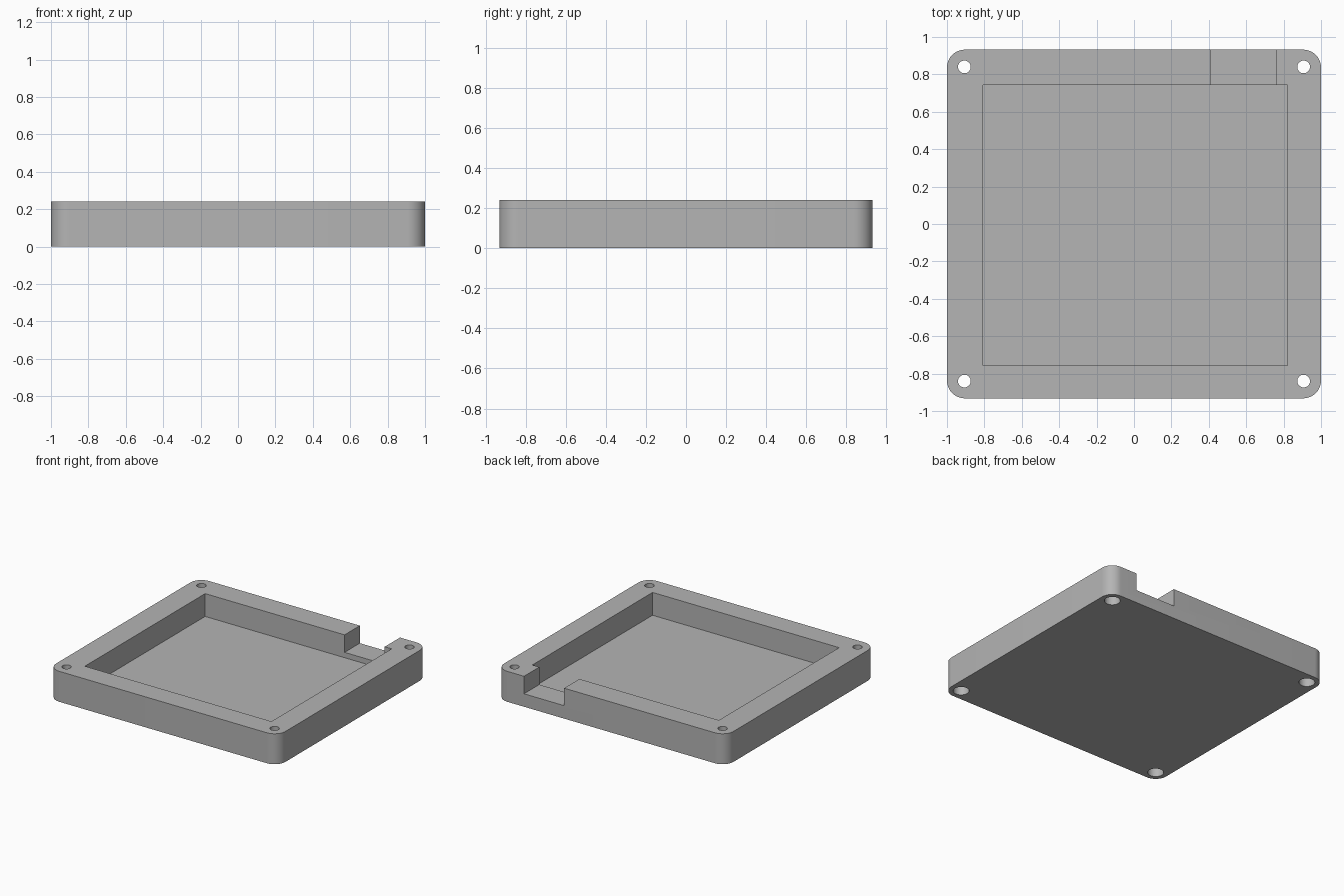
import bpy
import bmesh
import math

default = bpy.data.objects.get("Cube")
if default:
    bpy.data.objects.remove(default, do_unlink=True)

HALF_X, HALF_Y, HEIGHT = 1.0, 0.932, 0.24
CORNER = 0.095

grey = bpy.data.materials.new("plain grey")
grey.use_nodes = True
colour = (0.46, 0.46, 0.46, 1)
grey.diffuse_color = colour
grey.node_tree.nodes["Principled BSDF"].inputs["Base Color"].default_value = colour


def prism(name, outline, z0, z1):
    """Extrude a closed outline between two heights."""
    bm = bmesh.new()
    base = bm.faces.new([bm.verts.new((x, y, z0)) for x, y in outline])
    top = bmesh.ops.extrude_face_region(bm, geom=[base])["geom"]
    bmesh.ops.translate(bm, vec=(0, 0, z1 - z0),
                        verts=[v for v in top if isinstance(v, bmesh.types.BMVert)])
    bmesh.ops.recalc_face_normals(bm, faces=bm.faces)
    mesh = bpy.data.meshes.new(name)
    bm.to_mesh(mesh)
    bm.free()
    mesh.materials.append(grey)
    obj = bpy.data.objects.new(name, mesh)
    bpy.context.collection.objects.link(obj)
    return obj


def box(x0, x1, y0, y1):
    return [(x0, y0), (x1, y0), (x1, y1), (x0, y1)]


def arc(cx, cy, radius, start, sweep, steps):
    return [(cx + radius * math.cos(start + sweep * i / steps),
             cy + radius * math.sin(start + sweep * i / steps)) for i in range(steps + 1)]


def circle(cx, cy, radius):
    return arc(cx, cy, radius, 0, math.tau, 32)[:-1]


# Rounded slab
outline = []
for i, (sx, sy) in enumerate([(1, 1), (-1, 1), (-1, -1), (1, -1)]):
    outline += arc(sx * (HALF_X - CORNER), sy * (HALF_Y - CORNER), CORNER,
                   i * math.pi / 2, math.pi / 2, 12)
tray = prism("tray", outline, 0, HEIGHT)

# Pocket and the notch through the back wall
cutters = [
    prism("pocket_cutter", box(-0.806, 0.821, -0.756, 0.742), 0.06, 0.4),
    prism("notch_cutter", box(0.41, 0.76, 0.6, 1.1), 0.102, 0.5),
]

# Corner screw holes, widened from below for the screw heads
for sx in (-1, 1):
    for sy in (-1, 1):
        x, y = sx * 0.907, sy * 0.84
        cutters.append(prism("hole_cutter", circle(x, y, 0.034), -0.2, 0.4))
        cutters.append(prism("head_cutter", circle(x, y, 0.057), -0.1, 0.08))

bpy.ops.object.select_all(action="DESELECT")
bpy.context.view_layer.objects.active = tray
tray.select_set(True)
for cutter in cutters:
    cutter.hide_render = True
    cut = tray.modifiers.new("cut", "BOOLEAN")
    cut.operation = "DIFFERENCE"
    cut.solver = "EXACT"
    cut.object = cutter
    bpy.ops.object.modifier_apply(modifier=cut.name)
for cutter in cutters:
    bpy.data.objects.remove(cutter, do_unlink=True)

bpy.ops.object.shade_smooth_by_angle(angle=math.radians(30))
